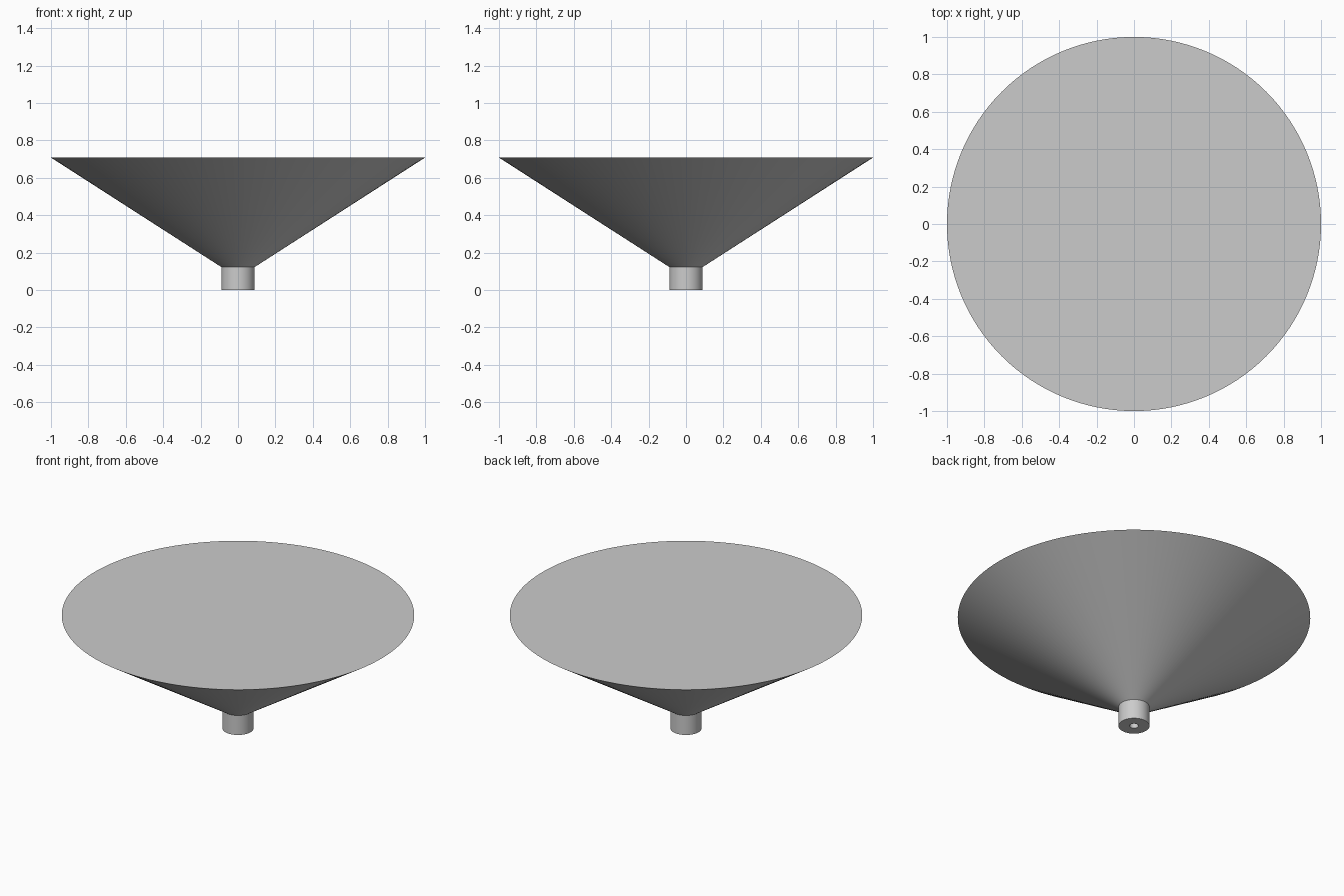
import bpy
import math

cube = bpy.data.objects.get("Cube")
if cube:
    bpy.data.objects.remove(cube, do_unlink=True)

# One plain grey for the whole model
grey = bpy.data.materials.new("light grey")
grey.use_nodes = True
colour = (0.6, 0.6, 0.6, 1)
grey.diffuse_color = colour
grey.node_tree.nodes["Principled BSDF"].inputs["Base Color"].default_value = colour


def lathe(name, profile, segments, closed=False):
    """Spin (radius, z) points about z; cap the ends of an open profile."""
    verts, faces = [], []
    for r, z in profile:
        for i in range(segments):
            a = 2 * math.pi * i / segments
            verts.append((r * math.cos(a), r * math.sin(a), z))
    rings = len(profile)
    for k in range(rings if closed else rings - 1):
        low, high = k * segments, (k + 1) % rings * segments
        for i in range(segments):
            j = (i + 1) % segments
            faces.append((low + i, low + j, high + j, high + i))
    if not closed:
        faces.append(tuple(reversed(range(segments))))
        faces.append(tuple(range((rings - 1) * segments, rings * segments)))
    mesh = bpy.data.meshes.new(name)
    mesh.from_pydata(verts, [], faces)
    mesh.materials.append(grey)
    obj = bpy.data.objects.new(name, mesh)
    bpy.context.collection.objects.link(obj)
    bpy.ops.object.select_all(action="DESELECT")
    obj.select_set(True)
    bpy.context.view_layer.objects.active = obj
    bpy.ops.object.shade_smooth_by_angle(angle=math.radians(30))
    return obj


NECK_R, BORE_R, NECK_TOP, RIM_Z = 0.088, 0.025, 0.122, 0.708

# Wide cone with a flat closed top
lathe("cone_body", [(NECK_R, NECK_TOP), (1.0, RIM_Z)], 128)

# Short neck with a narrow bore in its underside
lathe("neck", [(BORE_R, 0), (NECK_R, 0), (NECK_R, NECK_TOP), (BORE_R, NECK_TOP)],
      64, closed=True)
